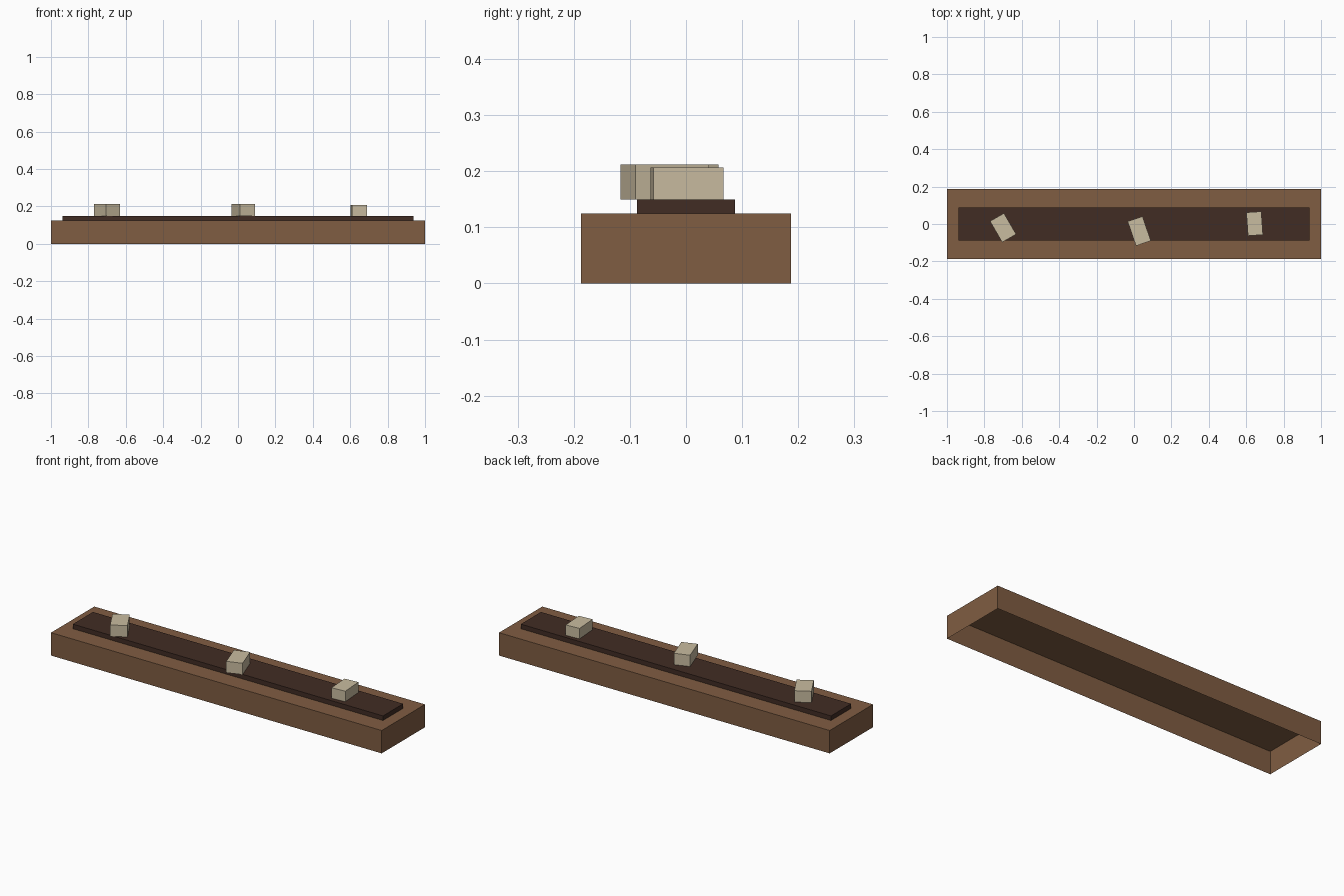
import bpy
import bmesh
from math import radians
from mathutils import Matrix

cube = bpy.data.objects.get("Cube")
if cube:
    bpy.data.objects.remove(cube, do_unlink=True)


def make_material(name, srgb):
    """Flat material from 0-255 display colour, stored as linear values."""
    def linear(c):
        c /= 255
        return c / 12.92 if c <= 0.04045 else ((c + 0.055) / 1.055) ** 2.4
    colour = (*[linear(c) for c in srgb], 1)
    mat = bpy.data.materials.new(name)
    mat.use_nodes = True
    mat.diffuse_color = colour
    bsdf = next(n for n in mat.node_tree.nodes if n.type == 'BSDF_PRINCIPLED')
    bsdf.inputs["Base Color"].default_value = colour
    return mat


def open_box(name, size, location, mat, turn=0):
    """Box standing on its location, without a bottom face."""
    bm = bmesh.new()
    bmesh.ops.create_cube(bm, size=1, matrix=Matrix.Diagonal((*size, 1))
                          @ Matrix.Translation((0, 0, 0.5)))
    bm.normal_update()
    bottom = [f for f in bm.faces if f.normal.z < -0.5]
    bmesh.ops.delete(bm, geom=bottom, context='FACES')
    mesh = bpy.data.meshes.new(name)
    bm.to_mesh(mesh)
    bm.free()
    mesh.materials.append(mat)
    obj = bpy.data.objects.new(name, mesh)
    obj.location = location
    obj.rotation_euler.z = radians(turn)
    bpy.context.collection.objects.link(obj)
    return obj


wood = make_material("brown wood", (128, 93, 66))
soil = make_material("dark soil", (65, 44, 36))
stone = make_material("pale stone", (201, 188, 160))

# Planter shell, hollow underneath, with the raised soil bed on top
open_box("planter", (2, 0.374, 0.125), (0, 0, 0), wood)
open_box("soil_bed", (1.876, 0.174, 0.025), (0, 0, 0.125), soil)

# Loose blocks lying on the soil, each turned a little differently
open_box("right_block", (0.086, 0.13, 0.062), (-0.70, -0.02, 0.15), stone, 30)
open_box("middle_block", (0.084, 0.138, 0.062), (0.028, -0.038, 0.15), stone, 19)
open_box("left_block", (0.08, 0.125, 0.057), (0.645, 0.002, 0.15), stone, 4)
